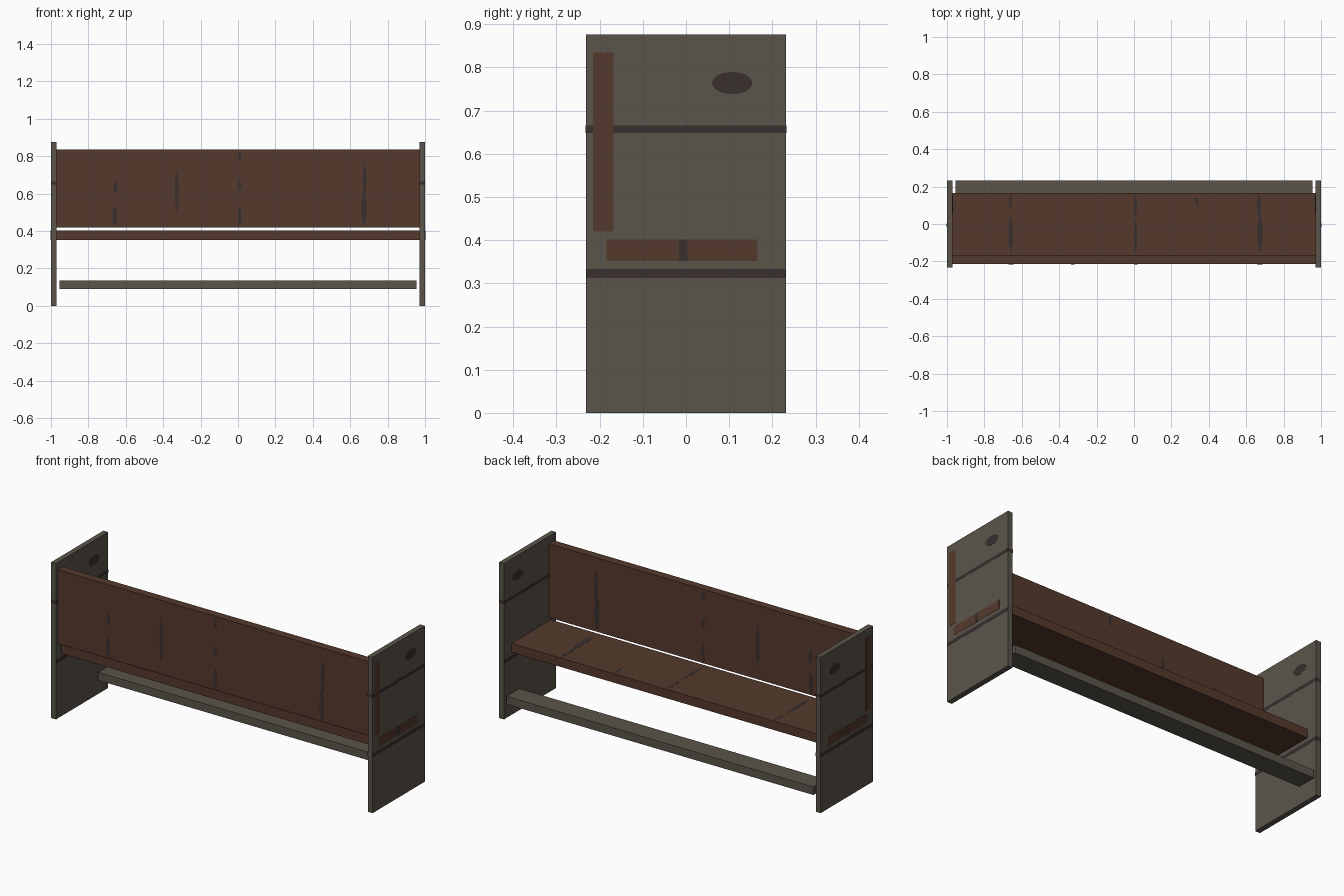
import bpy, bmesh, math

if "Cube" in bpy.data.objects:
    bpy.data.objects.remove(bpy.data.objects["Cube"])


def material(name, r, g, b):
    m = bpy.data.materials.new(name)
    m.diffuse_color = (r, g, b, 1)
    m.use_nodes = True
    m.node_tree.nodes["Principled BSDF"].inputs["Base Color"].default_value = m.diffuse_color
    return m


GREY = material("weathered_grey_wood", 0.102, 0.090, 0.070)
BROWN = material("brown_wood", 0.091, 0.041, 0.026)
DARK = material("dark_grain", 0.040, 0.029, 0.028)


def finish(name, bm, mat):
    bmesh.ops.recalc_face_normals(bm, faces=bm.faces)
    me = bpy.data.meshes.new(name)
    bm.to_mesh(me)
    bm.free()
    me.materials.append(mat)
    ob = bpy.data.objects.new(name, me)
    bpy.context.collection.objects.link(ob)
    return ob


def box(name, x, y, z, mat):
    bm = bmesh.new()
    bmesh.ops.create_cube(bm, size=1)
    for v in bm.verts:
        v.co = [(a + b) / 2 + c * (b - a) for c, (a, b) in zip(v.co, (x, y, z))]
    return finish(name, bm, mat)


def prism(name, outline, place, lo, hi, mat):
    """Extrude a 2D outline from lo to hi; place(u, v, w) gives the 3D point."""
    bm = bmesh.new()
    a = [bm.verts.new(place(u, v, lo)) for u, v in outline]
    b = [bm.verts.new(place(u, v, hi)) for u, v in outline]
    bm.faces.new(a)
    bm.faces.new(b)
    n = len(a)
    for i in range(n):
        j = (i + 1) % n
        bm.faces.new((a[i], a[j], b[j], b[i]))
    return finish(name, bm, mat)


def streak(x, v0, v1, w):
    """Long pointed grain mark running from v0 to v1."""
    h = v1 - v0
    return [(x, v0), (x + w, v0 + h * .3), (x + w, v0 + h * .7),
            (x, v1), (x - w, v0 + h * .7), (x - w, v0 + h * .3)]


# Main boards, their ends passing through the side panels
E = 1.001
box("backrest", (-E, E), (-.215, -.168), (.42, .835), BROWN)
box("seat", (-E, E), (-.184, .166), (.352, .402), BROWN)
box("stretcher", (-.955, .955), (.12, .232), (.09, .135), GREY)

# Side panels with grain bands and a knot
for side, s in (("left", -1), ("right", 1)):
    def span(a, b):
        return tuple(sorted((s * a, s * b)))
    box(side + "_panel", span(.97, 1), (-.232, .232), (0, .876), GREY)
    box(side + "_upper_grain", span(.9695, 1.0005), (-.2325, .2325), (.648, .666), DARK)
    box(side + "_lower_grain", span(.9695, 1.0005), (-.232, .232), (.313, .333), DARK)
    box(side + "_seat_end_grain", span(.999, 1.0018), (-.016, .004), (.352, .402), DARK)
    knot = [(.107 + .047 * math.cos(t * math.pi / 8), .764 + .026 * math.sin(t * math.pi / 8))
            for t in range(16)]
    lo, hi = span(.969, 1.001)
    prism(side + "_knot", knot, lambda u, v, w: (w, u, v), lo, hi, DARK)

# Grain streaks on both faces of the backrest: x, start, end, half width
back_marks = [(-.66, .42, .54, .012), (-.655, .6, .67, .010), (-.328, .49, .73, .010),
              (.01, .42, .54, .009), (.01, .615, .67, .010), (.01, .77, .825, .008),
              (.672, .42, .62, .014), (.678, .58, .77, .010)]
for i, m in enumerate(back_marks):
    prism("backrest_streak_%d" % i, streak(*m), lambda u, v, w: (u, w, v), -.2155, -.1675, DARK)

# Grain streaks on the seat top
seat_marks = [(-.66, -.16, .05, .012), (-.66, .08, .165, .008), (.008, -.16, .03, .009),
              (.008, .04, .165, .009), (.338, .09, .15, .008), (.675, -.16, .06, .014),
              (.668, .03, .165, .010)]
for i, m in enumerate(seat_marks):
    prism("seat_streak_%d" % i, streak(*m), lambda u, v, w: (u, v, w), .4, .4025, DARK)
